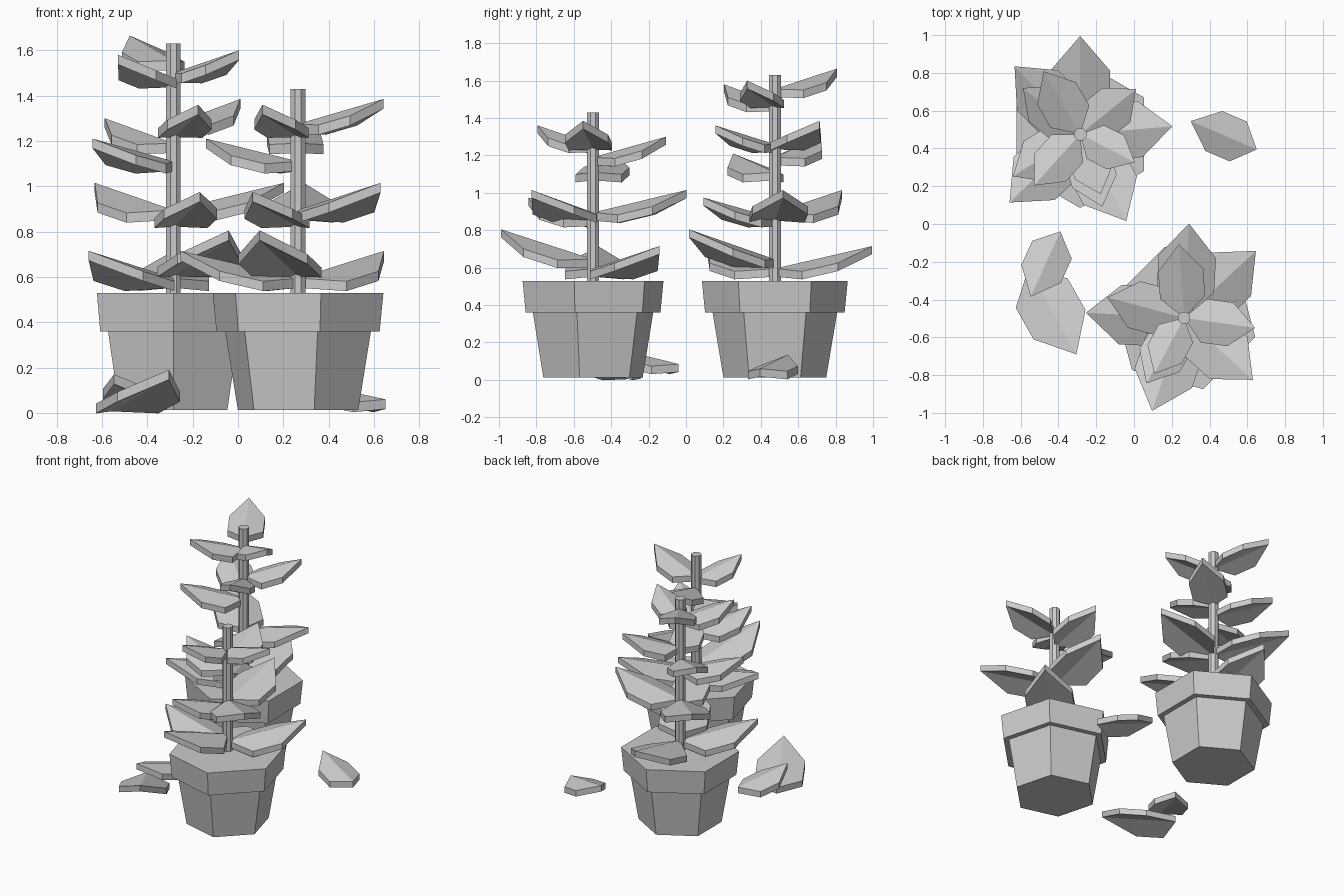
import bpy, bmesh, math
from mathutils import Vector

if "Cube" in bpy.data.objects:
    bpy.data.objects.remove(bpy.data.objects["Cube"])


def make_object(name, bm):
    bmesh.ops.recalc_face_normals(bm, faces=bm.faces)
    mesh = bpy.data.meshes.new(name)
    bm.to_mesh(mesh)
    bm.free()
    obj = bpy.data.objects.new(name, mesh)
    bpy.context.collection.objects.link(obj)
    return obj


def lathe(name, x, y, profile, sides, turn):
    """Closed low-poly turned shape from (radius, z) rings."""
    bm = bmesh.new()
    rings = []
    for r, z in profile:
        angles = [turn + math.tau * i / sides for i in range(sides)]
        rings.append([bm.verts.new((x + r * math.cos(a), y + r * math.sin(a), z)) for a in angles])
    for low, high in zip(rings, rings[1:]):
        for i in range(sides):
            j = (i + 1) % sides
            bm.faces.new((low[i], low[j], high[j], high[i]))
    bm.faces.new(rings[0][::-1])
    bm.faces.new(rings[-1])
    return make_object(name, bm)


def leaf(name, base, tip, thick=0.043):
    """Six-sided leaf folded along a raised midrib, running from base to tip."""
    base, tip = Vector(base), Vector(tip)
    axis = tip - base
    length = axis.length
    side = Vector((-axis.y, axis.x, 0)).normalized() * length * 0.295
    droop = Vector((0, 0, -0.09 * length))
    outline = [base,
               base + axis * 0.28 - side + droop, base + axis * 0.65 - side + droop,
               tip,
               base + axis * 0.65 + side + droop, base + axis * 0.28 + side + droop]
    bm = bmesh.new()
    top = [bm.verts.new(p) for p in outline]
    bottom = [bm.verts.new(p - Vector((0, 0, thick))) for p in outline]
    for layer in (top, bottom):
        bm.faces.new(layer[:4])
        bm.faces.new(layer[3:] + layer[:1])
    for i in range(6):
        j = (i + 1) % 6
        bm.faces.new((top[i], bottom[i], bottom[j], top[j]))
    return make_object(name, bm)


# Leaf whorls: heading in degrees, reach from the stem, tip height, rise
LEAVES = [
    (43, 0.52, 0.715, 0.12), (177, 0.52, 0.715, 0.12), (251, 0.52, 0.805, 0.16),
    (-42, 0.49, 1.015, 0.12), (87, 0.50, 1.015, 0.12), (240, 0.40, 0.975, 0.11),
    (165, 0.42, 1.21, 0.10), (94, 0.39, 1.30, 0.11),
    (-8, 0.38, 1.385, 0.11), (242, 0.335, 1.36, 0.10),
]
# Extra crown on the taller plant
CROWN = [(286, 0.325, 1.60, 0.10), (73, 0.385, 1.665, 0.11), (181, 0.365, 1.58, 0.10)]


def plant(label, x, y, pot_turn, leaf_turn, height, leaves):
    pot_profile = [(0.275, 0.013), (0.333, 0.36), (0.373, 0.36), (0.39, 0.53)]
    lathe(label + "_pot", x, y, pot_profile, 6, math.radians(pot_turn))
    lathe(label + "_stem", x, y, [(0.035, 0.5), (0.035, height)], 8, math.radians(22.5))
    for i, (heading, reach, z, rise) in enumerate(leaves):
        a = math.radians(heading + leaf_turn)
        tip = (x + reach * math.cos(a), y + reach * math.sin(a), z)
        leaf(f"{label}_leaf_{i}", (x, y, z - rise), tip)


plant("short_plant", 0.265, -0.497, -15, 0, 1.43, LEAVES)
plant("tall_plant", -0.285, 0.475, 30, 47, 1.63, LEAVES + CROWN)

# Fallen leaves on the ground
leaf("fallen_leaf_right", (0.65, 0.395, 0.06), (0.30, 0.545, 0.135))
leaf("fallen_leaf_large", (-0.56, -0.24, 0.05), (-0.305, -0.69, 0.19))
leaf("fallen_leaf_small", (-0.39, -0.04, 0.085), (-0.547, -0.385, 0.17))
